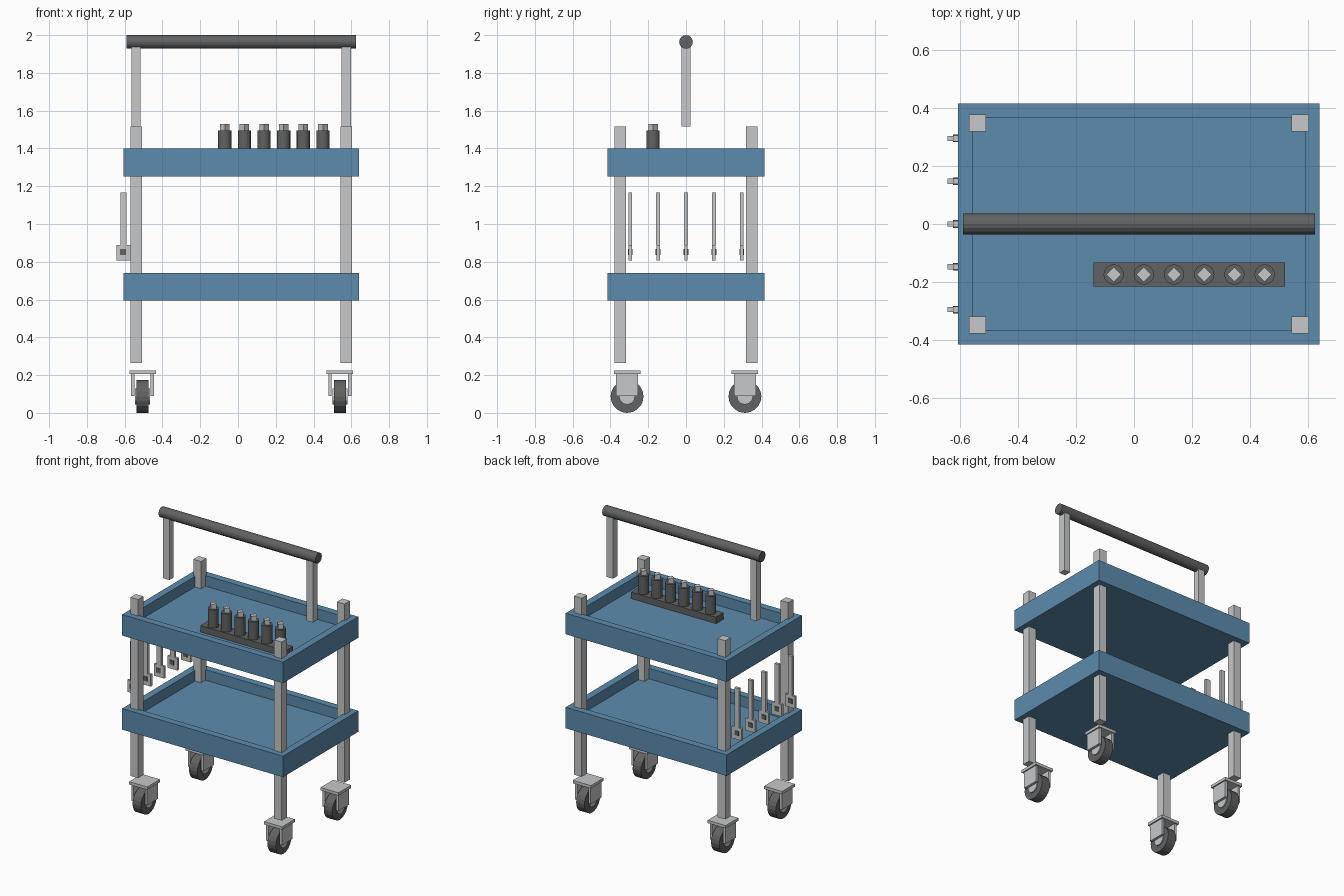
import bpy
import math
from mathutils import Matrix, Vector

default = bpy.data.objects.get("Cube")
if default:
    bpy.data.objects.remove(default, do_unlink=True)


def material(name, color):
    m = bpy.data.materials.new(name)
    m.use_nodes = True
    m.diffuse_color = (*color, 1)
    m.node_tree.nodes["Principled BSDF"].inputs["Base Color"].default_value = (*color, 1)
    return m


BLUE = material("blue_paint", (0.11, 0.26, 0.42))
STEEL = material("light_steel", (0.57, 0.58, 0.59))
DARK = material("dark_rubber", (0.12, 0.122, 0.125))


def finish(name, mat):
    ob = bpy.context.object
    ob.name = name
    ob.data.materials.append(mat)
    return ob


def box(name, mat, center, size, turn=0):
    bpy.ops.mesh.primitive_cube_add(size=1)
    ob = finish(name, mat)
    ob.data.transform(Matrix.Translation(center) @ Matrix.Rotation(turn, 4, "Z")
                      @ Matrix.Diagonal((*size, 1)))
    return ob


def cylinder(name, mat, center, radius, length, axis="Z", sides=16):
    bpy.ops.mesh.primitive_cylinder_add(vertices=sides, radius=radius, depth=length)
    ob = finish(name, mat)
    turn = Matrix.Rotation(math.pi / 2, 4, "Y") if axis == "X" else Matrix()
    ob.data.transform(Matrix.Translation(center) @ turn)
    return ob


MID = 0.017            # middle of the cart body along x
LENGTH, WIDTH = 1.246, 0.832
HEIGHT, WALL, FLOOR = 0.147, 0.05, 0.073


def tray(name, bottom):
    """Open box: a slab whose top face is inset and pushed down."""
    import bmesh
    ob = box(name, BLUE, (MID, 0, bottom + HEIGHT / 2), (LENGTH, WIDTH, HEIGHT))
    bm = bmesh.new()
    bm.from_mesh(ob.data)
    bm.normal_update()
    top = max(bm.faces, key=lambda f: f.normal.z)
    bmesh.ops.inset_region(bm, faces=[top], thickness=WALL, use_even_offset=True)
    well = bmesh.ops.extrude_discrete_faces(bm, faces=[top])["faces"][0]
    bmesh.ops.translate(bm, verts=well.verts, vec=Vector((0, 0, FLOOR - HEIGHT)))
    bm.to_mesh(ob.data)
    bm.free()


tray("lower_tray", 0.594)
tray("upper_tray", 1.252)

# Legs and casters at the four corners
for sx, side in ((1, "left"), (-1, "right")):
    for sy, end in ((-1, "front"), (1, "back")):
        tag = f"{end}_{side}"
        box(f"{tag}_leg", STEEL, (MID + sx * 0.556, sy * 0.348, 0.89), (0.059, 0.059, 1.25))
        cx, cy = MID + sx * 0.522, sy * 0.312
        box(f"{tag}_caster_plate", STEEL, (cx, cy, 0.215), (0.14, 0.14, 0.02))
        for s in (-1, 1):
            box(f"{tag}_caster_fork", STEEL, (cx + s * 0.052, cy, 0.148), (0.018, 0.118, 0.116))
        cylinder(f"{tag}_wheel", DARK, (cx, cy, 0.087), 0.087, 0.064, "X", 20)
        cylinder(f"{tag}_wheel_hub", STEEL, (cx, cy, 0.087), 0.043, 0.08, "X", 12)

    # Handle uprights
    box(f"{side}_handle_post", STEEL, (MID + sx * 0.556, 0, 1.735), (0.048, 0.048, 0.44))

# Push handle
cylinder("push_handle", DARK, (MID, 0, 1.964), 0.036, 1.214, "X", 16)

# Socket rail with six sockets
box("socket_rail", DARK, (0.19, -0.174, 1.347), (0.66, 0.083, 0.046))
for i in range(6):
    x = 0.19 + (i - 2.5) * 0.104
    cylinder("socket", DARK, (x, -0.174, 1.432), 0.035, 0.128)
    box("socket_drive", STEEL, (x, -0.174, 1.51), (0.036, 0.036, 0.04), math.pi / 4)

# Row of hanging wrenches on the right side
for i in range(5):
    y = (i - 2) * 0.1475
    box("wrench_shaft", STEEL, (-0.606, y, 1.028), (0.034, 0.02, 0.276))
    box("wrench_head", STEEL, (-0.605, y, 0.848), (0.077, 0.018, 0.084))
    box("wrench_jaw", DARK, (-0.608, y, 0.851), (0.032, 0.026, 0.032))
